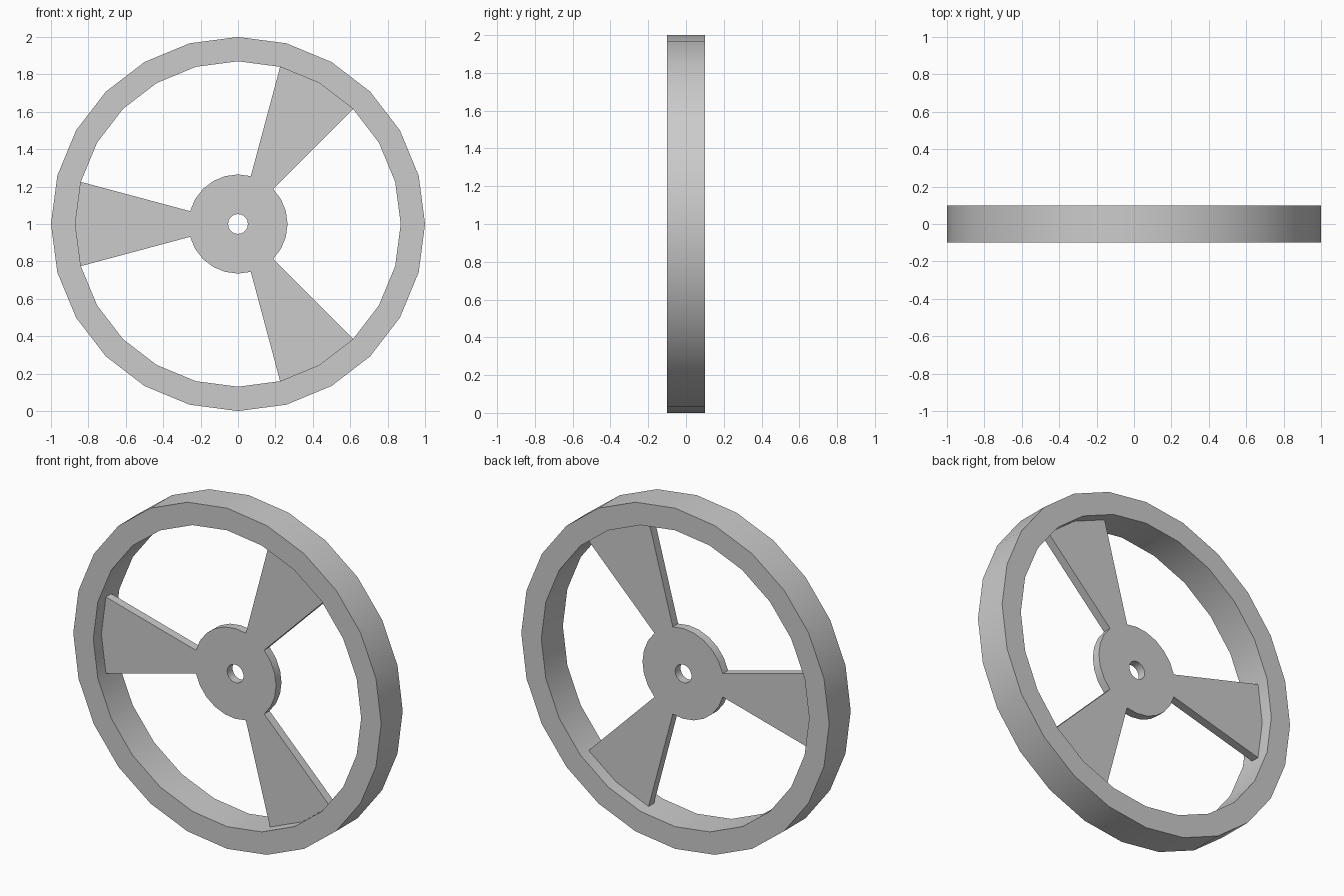
import bpy
import bmesh
from math import cos, sin, radians

if "Cube" in bpy.data.objects:
    bpy.data.objects.remove(bpy.data.objects["Cube"])

SIDES = 24
STEP = 360 / SIDES

grey = bpy.data.materials.new("grey")
grey.use_nodes = True
GREY = (0.6, 0.6, 0.6, 1)
grey.diffuse_color = GREY
grey.node_tree.nodes["Principled BSDF"].inputs["Base Color"].default_value = GREY


def plate(name, bands, depth):
    """Extrude polar bands (inner radius, outer radius, segments) along y."""
    bm = bmesh.new()

    def point(radius, i):
        a = radians(i * STEP)
        return bm.verts.new((radius * cos(a), -depth / 2, 1 + radius * sin(a)))

    for inner, outer, segments in bands:
        for i in segments:
            bm.faces.new([point(inner, i), point(outer, i),
                          point(outer, i + 1), point(inner, i + 1)])
    bmesh.ops.remove_doubles(bm, verts=bm.verts, dist=0.0001)
    result = bmesh.ops.extrude_face_region(bm, geom=bm.faces[:], use_keep_orig=True)
    moved = [g for g in result["geom"] if isinstance(g, bmesh.types.BMVert)]
    bmesh.ops.translate(bm, verts=moved, vec=(0, depth, 0))
    bmesh.ops.recalc_face_normals(bm, faces=bm.faces)
    mesh = bpy.data.meshes.new(name)
    bm.to_mesh(mesh)
    bm.free()
    mesh.materials.append(grey)
    obj = bpy.data.objects.new(name, mesh)
    bpy.context.collection.objects.link(obj)
    bpy.ops.object.select_all(action="DESELECT")
    obj.select_set(True)
    bpy.context.view_layer.objects.active = obj
    bpy.ops.object.shade_smooth_by_angle()
    return obj


all_round = range(SIDES)
# Spokes fill two segments each, centred on 60, 180 and 300 degrees
spoke_segments = [c + k for c in (4, 12, 20) for k in (-1, 0)]

# Wide outer ring
plate("rim", [(0.87, 1.0, all_round)], 0.2)

# Thin hub with a centre hole and three flared spokes, seated in the rim
plate("hub_and_spokes", [(0.053, 0.265, all_round),
                         (0.265, 0.875, spoke_segments)], 0.05)
